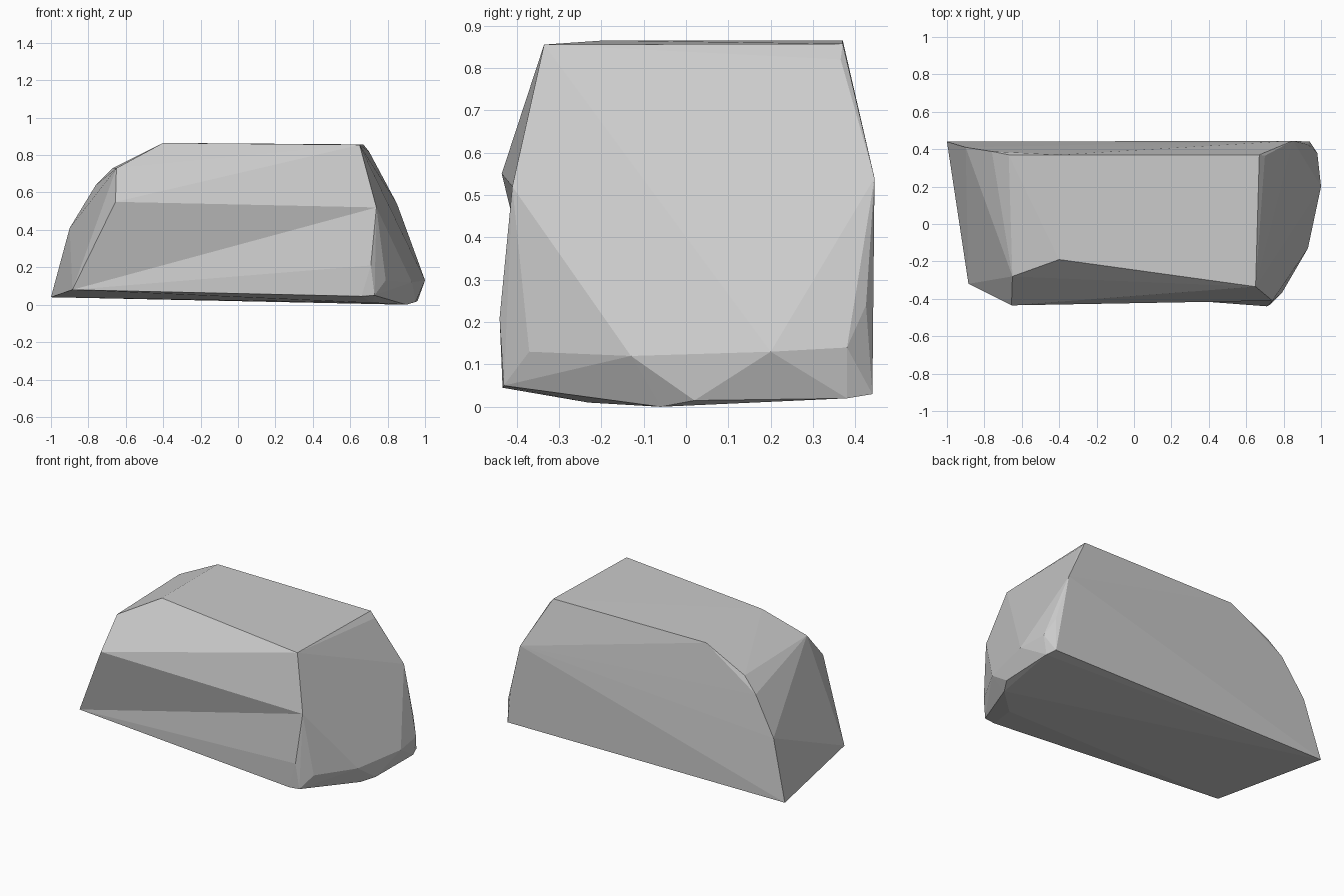
import bpy, bmesh

if "Cube" in bpy.data.objects:
    bpy.data.objects.remove(bpy.data.objects["Cube"])

# Front face corners: the panel between them folds inwards along low_l - high_r
low_l = (-0.885, -0.32, 0.08)
high_l = (-0.655, -0.435, 0.55)
high_r = (0.74, -0.41, 0.52)
mid_r = (0.71, -0.44, 0.21)
low_r = (0.66, -0.433, 0.045)
front = [low_l, high_l, high_r, mid_r, low_r]

# Flat top and its shoulders
top = [(-0.4, -0.19, 0.865), (0.65, -0.335, 0.855), (0.67, 0.37, 0.857),
       (-0.4, 0.37, 0.865), (-0.65, -0.28, 0.73), (-0.67, 0.37, 0.73),
       (0.7, 0.365, 0.82)]
# Rear side and the stepped left ridge
back = [(-0.76, 0.388, 0.64), (-0.9, 0.41, 0.41), (-1.0, 0.44, 0.04),
        (0.85, 0.445, 0.54), (0.93, 0.425, 0.24), (0.94, 0.44, 0.03)]
# Rounded, chipped right end
right = [(0.78, -0.22, 0.5), (0.79, -0.37, 0.13), (0.93, -0.13, 0.12),
         (1.0, 0.2, 0.13), (0.98, 0.38, 0.14), (0.965, 0.2, 0.08),
         (0.96, 0.38, 0.02), (0.72, -0.23, 0.01), (0.9, -0.06, 0.0),
         (0.95, 0.02, 0.015), (0.73, -0.43, 0.05)]

bm = bmesh.new()
verts = [bm.verts.new(p) for p in front + top + back + right]
bmesh.ops.convex_hull(bm, input=verts)

# Refold the front panel so its diagonal is a shallow valley
a, d, b, e, c = verts[:5]
panel = {a, b, c, d, e}
old = [f for f in bm.faces if set(f.verts) <= panel]
bmesh.ops.delete(bm, geom=old, context='FACES_ONLY')
for tri in ((a, b, d), (a, e, b), (a, c, e)):
    bm.faces.new(tri)
loose = [ed for ed in bm.edges if not ed.link_faces]
bmesh.ops.delete(bm, geom=loose, context='EDGES')
bmesh.ops.delete(bm, geom=[v for v in bm.verts if not v.link_faces], context='VERTS')
bmesh.ops.recalc_face_normals(bm, faces=bm.faces[:])

mesh = bpy.data.meshes.new("rock")
bm.to_mesh(mesh)
bm.free()
bpy.context.collection.objects.link(bpy.data.objects.new("rock", mesh))
